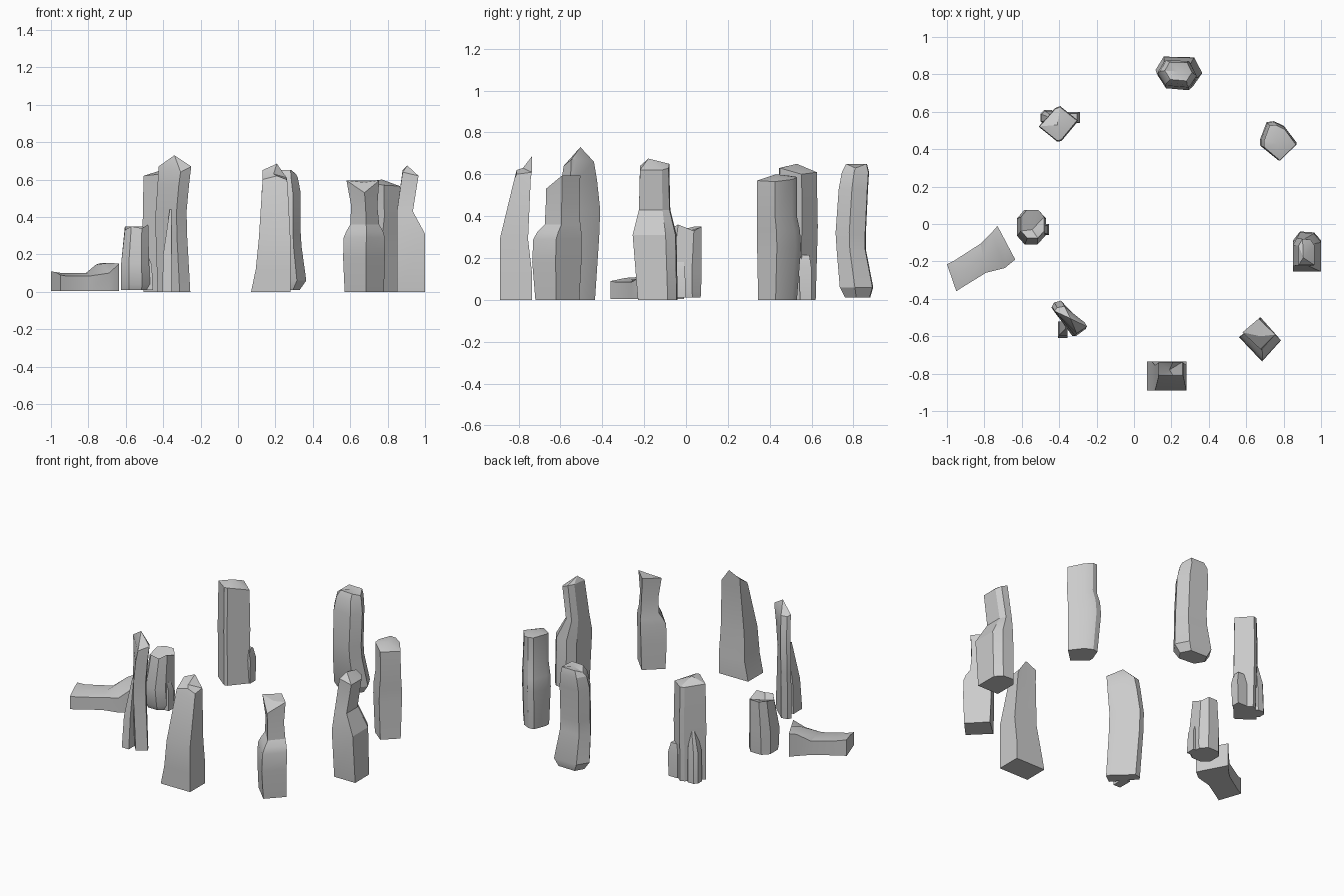
import bpy, bmesh
from math import radians

def loft(name, rings, tip=None):
    """Skin a stack of equal-count rings; close the top flat or to a tip point."""
    bm = bmesh.new()
    rows = [[bm.verts.new(p) for p in r] for r in rings]
    n = len(rows[0])
    for a, b in zip(rows, rows[1:]):
        for i in range(n):
            j = (i + 1) % n
            bm.faces.new((a[i], a[j], b[j], b[i]))
    bm.faces.new(rows[0][::-1])
    top = rows[-1]
    if tip:
        t = bm.verts.new(tip)
        for i in range(n):
            bm.faces.new((top[i], top[(i + 1) % n], t))
    else:
        bm.faces.new(top)
    bmesh.ops.recalc_face_normals(bm, faces=bm.faces)
    me = bpy.data.meshes.new(name)
    bm.to_mesh(me)
    bm.free()
    ob = bpy.data.objects.new(name, me)
    bpy.context.collection.objects.link(ob)
    bpy.ops.object.select_all(action='DESELECT')
    ob.select_set(True)
    bpy.context.view_layer.objects.active = ob
    bpy.ops.object.shade_smooth_by_angle(angle=radians(28))
    return ob

def stone(name, section, levels, tops=None, tip=None):
    """section: unit outline; level: (z, x0, x1, y0, y1); tops: z per top corner."""
    rings = []
    for z, x0, x1, y0, y1 in levels:
        rings.append([((x0 + x1) / 2 + u * (x1 - x0) / 2,
                       (y0 + y1) / 2 + v * (y1 - y0) / 2, z) for u, v in section])
    if tops:
        rings[-1] = [(p[0], p[1], t) for p, t in zip(rings[-1], tops)]
    return loft(name, rings, tip)

BOX = [(-1, -1), (1, -1), (1, 1), (-1, 1)]
HEX = [(-.6, -.85), (.6, -1), (1, -.1), (.65, .95), (-.65, 1), (-1, .1)]
OCT = [(-.45, -1), (.45, -1), (1, -.5), (1, .5), (.5, 1), (-.5, 1), (-1, .5), (-1, -.5)]

# back stone, leaning with a rounded foot
stone("back_stone", HEX, [
    (0.01, .15, .33, .76, .88), (.06, .115, .365, .735, .895),
    (.24, .125, .34, .72, .86), (.32, .13, .335, .715, .86),
    (.53, .125, .335, .73, .87), (.61, .14, .32, .745, .875),
    (.65, .165, .31, .765, .865)], tops=[.65, .65, .63, .65, .65, .63],
    tip=(.24, .815, .65))

# back right stone
stone("back_right_stone",
      [(0, -1), (1, -.1), (.3, .75), (-.25, 1), (-.65, .95), (-1, .1), (-1, -.25)], [
    (0, .69, .865, .345, .53), (.25, .675, .87, .34, .55),
    (.33, .68, .87, .34, .545), (.4, .695, .87, .34, .53),
    (.58, .695, .865, .34, .53)],
    tops=[.57, .565, .575, .585, .59, .59, .585], tip=(.77, .43, .60))

# right stone with a narrow leaning head
RIGHT = [(-1, -1), (1, -1), (1, .5), (.5, .95), (-.5, 1), (-1, .5)]
stone("right_stone", RIGHT, [
    (0, .85, 1.0, -.23, -.04), (.31, .85, 1.0, -.255, -.045),
    (.43, .85, .935, -.225, -.075), (.63, .88, .965, -.22, -.08)],
    tops=[.64, .62, .62, .63, .65, .65], tip=(.905, -.18, .675))

# front right stone with a stepped shoulder and slanted top
DIA = [(.1, -1), (1, -.05), (.0, 1), (-1, .1)]
stone("front_right_stone", DIA, [
    (0, .57, .78, -.72, -.51), (.18, .562, .785, -.735, -.5),
    (.29, .565, .785, -.73, -.5), (.325, .58, .775, -.71, -.5),
    (.36, .60, .755, -.675, -.505), (.46, .605, .745, -.67, -.51),
    (.59, .58, .755, -.67, -.505)],
    tops=[.53, .595, .595, .595], tip=(.675, -.60, .585))

# front stone, tapered with jagged peak
FRONT = [(-1, -1), (.2, -1), (1, -1), (1, 1), (.2, 1), (-1, 1)]
stone("front_stone", FRONT, [
    (0, .07, .28, -.89, -.735), (.12, .095, .28, -.89, -.735),
    (.29, .112, .28, -.89, -.755), (.58, .13, .265, -.82, -.742),
    (.62, .13, .26, -.81, -.737)],
    tops=[.60, .62, .60, .61, .685, .65], tip=(.19, -.78, .63))

# front left stone, tall slab turned to the diagonal, with a spur
SLAB = [(-1, .65), (.35, -1), (1, -.5), (.85, -.2), (-.4, 1), (-.85, .9)]
stone("front_left_stone", SLAB, [
    (0, -.43, -.255, -.60, -.435), (.3, -.44, -.272, -.60, -.415),
    (.43, -.44, -.275, -.60, -.41), (.57, -.43, -.262, -.595, -.425),
    (.66, -.425, -.25, -.585, -.44)],
    tops=[.67, .64, .67, .67, .66, .66], tip=(-.34, -.505, .73))
stone("front_left_spur", BOX, [
    (0, -.405, -.355, -.61, -.52), (.2, -.40, -.355, -.595, -.52),
    (.44, -.365, -.355, -.56, -.52)])

# small left stone, notched on top, with a spur
stone("left_stone", OCT, [
    (.01, -.625, -.475, -.085, .07), (.04, -.625, -.47, -.10, .072),
    (.15, -.625, -.475, -.11, .075), (.35, -.605, -.48, -.075, .075)],
    tops=[.35, .34, .36, .33, .35, .35, .35, .33], tip=(-.545, -.03, .315))
stone("left_spur", BOX, [
    (.01, -.50, -.455, -.06, 0), (.14, -.50, -.46, -.055, -.005),
    (.18, -.50, -.475, -.05, -.01)])

# back left stone with two spurs
stone("back_left_stone",
      [(-1, -.15), (-.05, -1), (.15, -.95), (1, .2), (.1, 1), (-.15, .9)], [
    (0, -.505, -.30, .44, .62), (.35, -.51, -.30, .44, .63),
    (.61, -.505, -.305, .445, .625)],
    tops=[.62, .63, .63, .60, .61, .61], tip=(-.41, .53, .65))
stone("back_left_spur", OCT, [
    (0, -.50, -.42, .53, .61), (.2, -.495, -.42, .53, .605),
    (.33, -.46, -.42, .54, .585)])
stone("back_left_foot", BOX, [
    (0, -.36, -.295, .545, .60), (.15, -.36, -.29, .54, .60),
    (.215, -.36, -.305, .545, .59)])

# fallen stone lying outward: rings run from the thin end to the thick end
def cross(left, right, zl, zm, zr):
    mid = [(a + b) / 2 for a, b in zip(left, right)]
    return [(*left, .005), (*right, .005), (*right, zr), (*mid, zm), (*left, zl)]

loft("fallen_stone", [
    cross((-1.0, -.215), (-.95, -.36), .11, .105, .09),
    cross((-.96, -.195), (-.92, -.34), .10, .10, .085),
    cross((-.82, -.105), (-.79, -.26), .095, .10, .085),
    cross((-.76, -.045), (-.69, -.235), .145, .15, .10),
    cross((-.73, -.01), (-.635, -.19), .155, .155, .15)])
